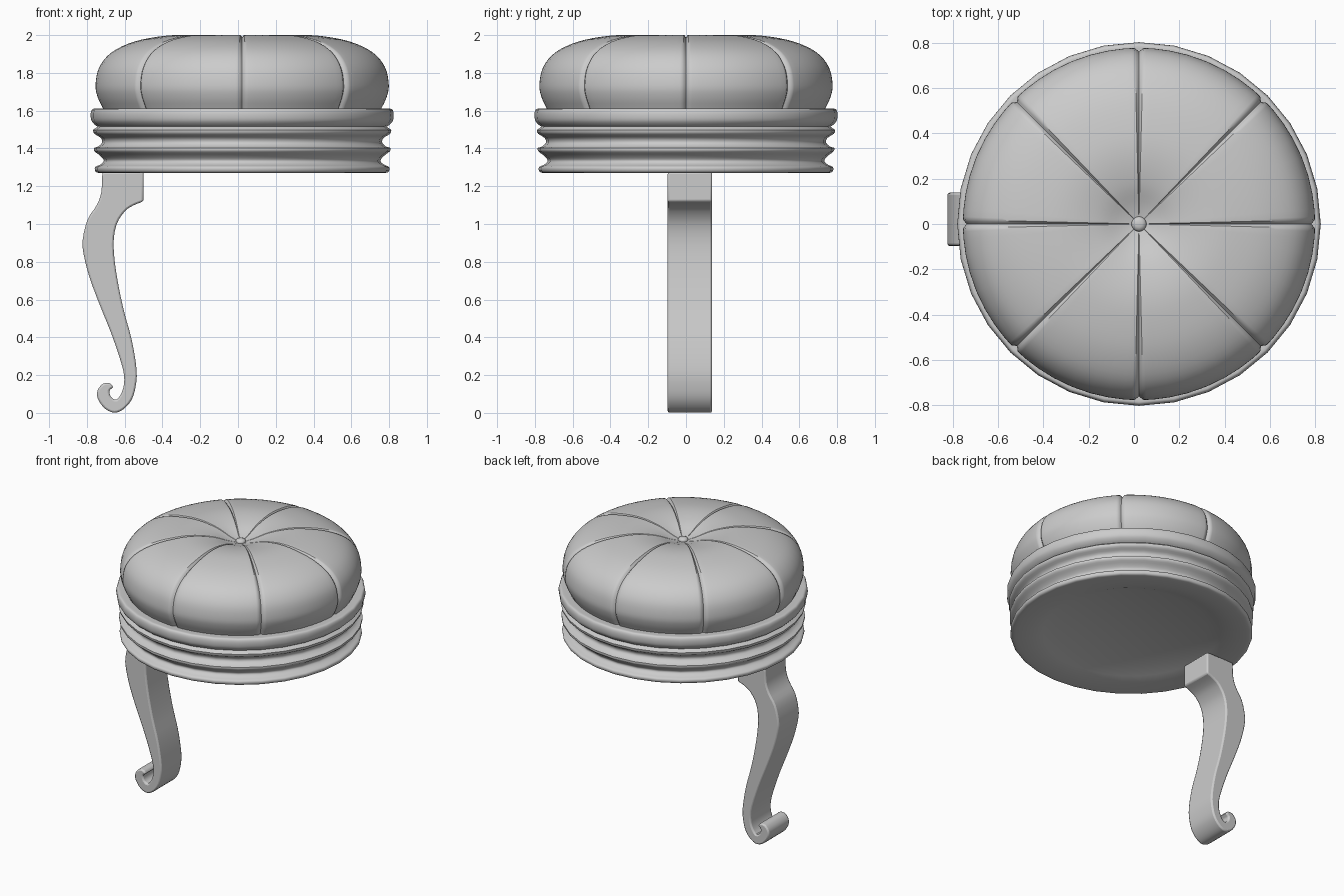
import bpy, bmesh, math
from mathutils import Vector

if "Cube" in bpy.data.objects:
    bpy.data.objects.remove(bpy.data.objects["Cube"])

CX = 0.022  # seat axis sits slightly right of the origin


def smooth_line(pts, steps=4):
    """Catmull-Rom through open list of 2D points."""
    p = [Vector(q) for q in pts]
    p = [2 * p[0] - p[1]] + p + [2 * p[-1] - p[-2]]
    out = []
    for i in range(1, len(p) - 2):
        a, b, c, d = p[i - 1:i + 3]
        for s in range(steps):
            t = s / steps
            out.append(0.5 * (2 * b + (c - a) * t + (2 * a - 5 * b + 4 * c - d) * t * t
                              + (3 * b - a - 3 * c + d) * t ** 3))
    return out + [p[-2]]


def finish(name, bm, angle=35):
    bmesh.ops.recalc_face_normals(bm, faces=bm.faces)
    me = bpy.data.meshes.new(name)
    bm.to_mesh(me)
    bm.free()
    ob = bpy.data.objects.new(name, me)
    bpy.context.collection.objects.link(ob)
    bpy.ops.object.select_all(action='DESELECT')
    ob.select_set(True)
    bpy.context.view_layer.objects.active = ob
    bpy.ops.object.shade_smooth_by_angle(angle=math.radians(angle))
    return ob


def lathe(name, prof, angles, dent=lambda a, r: 0.0, angle=35):
    """Spin (radius, z) profile; dent pushes the surface in along its normal."""
    bm = bmesh.new()
    rings = []
    n = len(prof)
    for a in angles:
        ring = []
        for i, (r, z) in enumerate(prof):
            t = Vector(prof[min(i + 1, n - 1)]) - Vector(prof[max(i - 1, 0)])
            t.normalize()
            d = dent(a, r)
            rr, zz = r - t.y * d, z + t.x * d
            ring.append(bm.verts.new((CX + rr * math.cos(a), rr * math.sin(a), zz)))
        rings.append(ring)
    for j in range(len(rings)):
        A, B = rings[j], rings[(j + 1) % len(rings)]
        for i in range(n - 1):
            bm.faces.new((A[i], B[i], B[i + 1], A[i + 1]))
    bmesh.ops.remove_doubles(bm, verts=bm.verts, dist=1e-5)
    return finish(name, bm, angle)


def even(n):
    return [2 * math.pi * i / n for i in range(n)]


# Cushion: domed, dimpled at the centre, with eight stitched seams
half = [0.7, 1.4, 2.4, 5, 10, 16]
sector = [0] + half + [22.5] + [45 - h for h in reversed(half)]
cushion_angles = [math.radians(45 * k + s) for k in range(8) for s in sector]


def seam(a, r):
    off = abs((math.degrees(a) + 22.5) % 45 - 22.5)
    return 0.016 * max(0.0, 1 - off / 1.5) * min(1, r / 0.45)


cushion = smooth_line([(0.72, 1.57), (0.737, 1.61), (0.765, 1.67), (0.777, 1.735), (0.757, 1.83),
                       (0.69, 1.91), (0.57, 1.966), (0.42, 1.995), (0.30, 1.999), (0.18, 1.98),
                       (0.08, 1.945), (0.0, 1.925)], 4)
lathe("cushion", [tuple(p) for p in cushion], cushion_angles, seam, 40)

# Button at the cushion centre
lathe("button", [(0.03, 1.92), (0.033, 1.938), (0.027, 1.948), (0.015, 1.953), (0, 1.954)],
      even(24), angle=60)

# Moulded seat ring with stacked ridges and a shallow recessed underside
outer = smooth_line([(0.77, 1.61), (0.793, 1.608), (0.802, 1.585), (0.799, 1.55), (0.783, 1.528),
                     (0.765, 1.515)], 3)
mid = smooth_line([(0.79, 1.498), (0.783, 1.478), (0.748, 1.455), (0.742, 1.43), (0.762, 1.41)], 3)
low = smooth_line([(0.785, 1.403), (0.782, 1.385), (0.75, 1.36), (0.732, 1.335), (0.75, 1.315),
                   (0.776, 1.303), (0.78, 1.287), (0.77, 1.273), (0.74, 1.27)], 3)
under = [(0.66, 1.275), (0.57, 1.29), (0.49, 1.32), (0.0, 1.32)]
ring = [(0.70, 1.605)] + [tuple(p) for p in outer + mid + low] + under
lathe("seat_ring", ring, even(32), angle=50)

# Scrolled leg: side outline extruded across y
curve = smooth_line([(-0.50, 1.12), (-0.555, 1.098), (-0.60, 1.066), (-0.643, 0.997), (-0.659, 0.89),
                     (-0.643, 0.733), (-0.606, 0.548), (-0.563, 0.389), (-0.537, 0.23),
                     (-0.542, 0.14), (-0.563, 0.07), (-0.606, 0.02), (-0.655, 0.001),
                     (-0.706, 0.024), (-0.742, 0.075), (-0.743, 0.12), (-0.715, 0.154),
                     (-0.68, 0.157), (-0.662, 0.137), (-0.680, 0.118), (-0.673, 0.085),
                     (-0.643, 0.07), (-0.613, 0.114), (-0.602, 0.177), (-0.616, 0.257),
                     (-0.669, 0.415), (-0.733, 0.574), (-0.786, 0.717), (-0.817, 0.839),
                     (-0.822, 0.918), (-0.796, 1.024), (-0.749, 1.098), (-0.724, 1.167),
                     (-0.718, 1.275)], 3)
outline = [Vector((-0.50, 1.275))] + curve
bm = bmesh.new()
face = bm.faces.new([bm.verts.new((p.x, -0.097, p.y)) for p in outline])
ext = bmesh.ops.extrude_face_region(bm, geom=[face])
moved = [g for g in ext["geom"] if isinstance(g, bmesh.types.BMVert)]
bmesh.ops.translate(bm, verts=moved, vec=(0, 0.235, 0))
leg = finish("leg", bm, 40)
bev = leg.modifiers.new("rounded_edges", 'BEVEL')
bev.width = 0.01
bev.segments = 2
bev.limit_method = 'ANGLE'
bev.angle_limit = math.radians(60)
